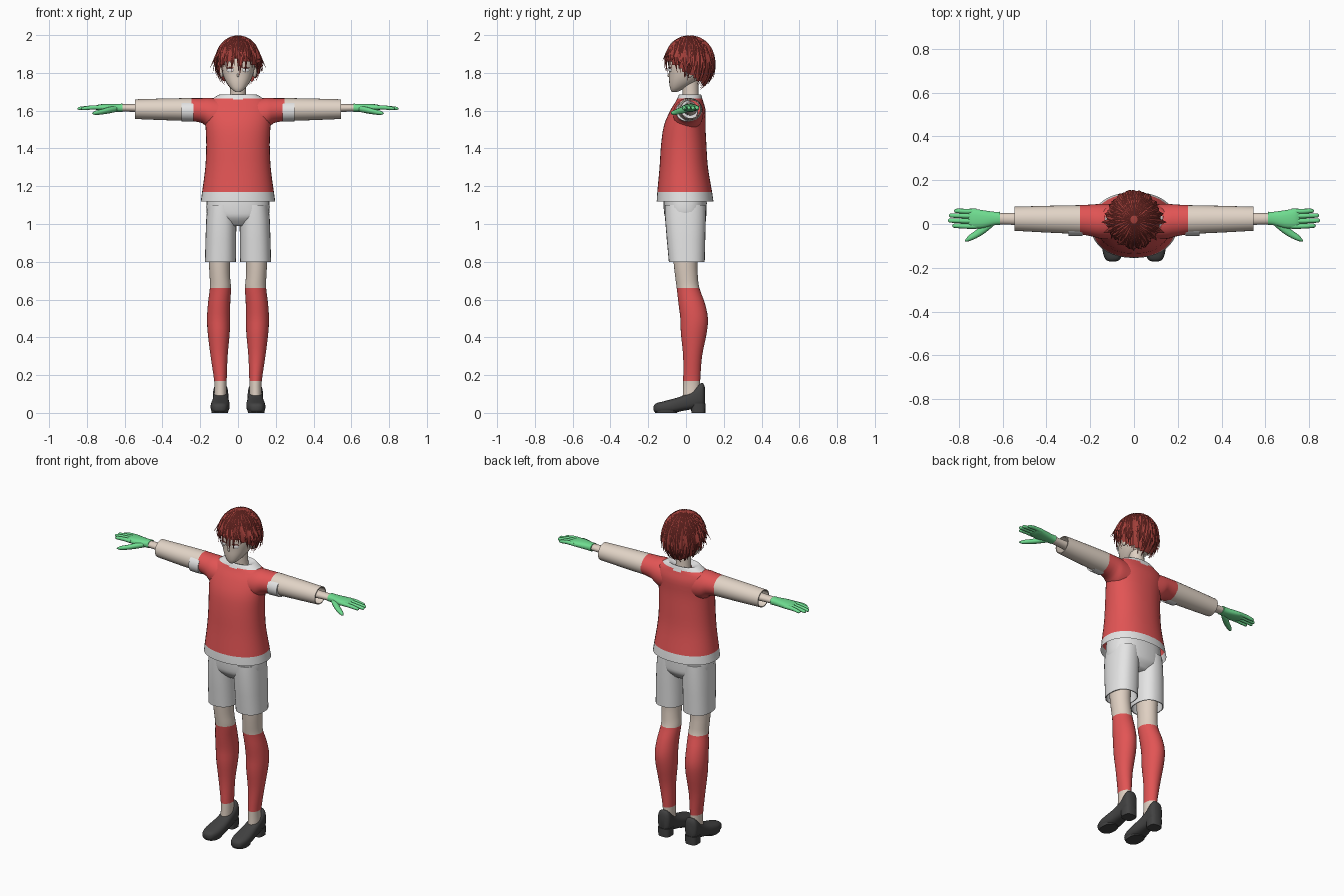
import bpy, bmesh, math, random
from mathutils import Vector, Matrix

random.seed(4)
if "Cube" in bpy.data.objects:
    bpy.data.objects.remove(bpy.data.objects["Cube"])


def material(name, r, g, b):
    m = bpy.data.materials.new(name)
    m.use_nodes = True
    m.diffuse_color = (r, g, b, 1)
    m.node_tree.nodes["Principled BSDF"].inputs["Base Color"].default_value = (r, g, b, 1)
    return m


RED = material("jersey red", 0.76, 0.09, 0.09)
WHITE = material("trim white", 0.78, 0.78, 0.78)
SKIN = material("skin", 0.74, 0.63, 0.54)
SLEEVE = material("sleeve cream", 0.76, 0.66, 0.57)
GREEN = material("glove green", 0.16, 0.72, 0.28)
HAIR = material("hair dark red", 0.36, 0.05, 0.042)
SHOE = material("shoe charcoal", 0.055, 0.055, 0.055)


def finish(name, bm, mats, rule=None, angle=50):
    bmesh.ops.recalc_face_normals(bm, faces=bm.faces[:])
    if rule:
        for f in bm.faces:
            f.material_index = rule(f.calc_center_median())
    me = bpy.data.meshes.new(name)
    bm.to_mesh(me)
    bm.free()
    for m in mats:
        me.materials.append(m)
    ob = bpy.data.objects.new(name, me)
    bpy.context.collection.objects.link(ob)
    bpy.ops.object.select_all(action="DESELECT")
    ob.select_set(True)
    bpy.context.view_layer.objects.active = ob
    bpy.ops.object.shade_smooth_by_angle(angle=math.radians(angle))
    return ob


def smooth_rings(rings, sub):
    """Catmull-Rom interpolation between cross-sections."""
    out = []
    for i in range(len(rings) - 1):
        p = [Vector(rings[min(max(i + k, 0), len(rings) - 1)]) for k in (-1, 0, 1, 2)]
        for s in range(sub):
            t = s / sub
            out.append(p[1] + ((p[2] - p[0]) * t + (2 * p[0] - 5 * p[1] + 4 * p[2] - p[3]) * t * t
                               + (3 * p[1] - p[0] - 3 * p[2] + p[3]) * t ** 3) / 2)
    return out + [Vector(rings[-1])]


def loft(name, axis, rings, mats, side=1, n=28, power=2.0, sub=3, caps=(True, True), floor=0, rule=None):
    """Skin rings (position, centre a, centre b, radius a, radius b) along an axis."""
    bm = bmesh.new()
    loops = []
    for t, a, b, ra, rb in (tuple(Vector(r)) for r in smooth_rings([Vector(r) for r in rings], sub)):
        loop = []
        for i in range(n):
            c, s = math.cos(math.tau * i / n), math.sin(math.tau * i / n)
            u = a + ra * math.copysign(abs(c) ** (2 / power), c)
            v = b + rb * math.copysign(abs(s) ** (2 / power), s)
            x, y, z = {"x": (t, u, v), "y": (u, t, v), "z": (u, v, t)}[axis]
            loop.append(bm.verts.new((side * x, y, max(z, floor))))
        loops.append(loop)
    for l0, l1 in zip(loops, loops[1:]):
        for i in range(n):
            bm.faces.new((l0[i], l0[(i + 1) % n], l1[(i + 1) % n], l1[i]))
    for flag, loop in zip(caps, (loops[0], loops[-1])):
        if flag:
            bm.faces.new(loop)
    return finish(name, bm, mats, rule)


def blob(name, loc, size, mat, turn=0, tilt=0):
    bm = bmesh.new()
    bmesh.ops.create_uvsphere(bm, u_segments=16, v_segments=10, radius=1)
    bm.transform(Matrix.Translation(loc) @ Matrix.Rotation(turn, 4, "Z")
                 @ Matrix.Rotation(tilt, 4, "Y") @ Matrix.Diagonal((*size, 1)))
    return finish(name, bm, [mat])


# Shirt body with white hem and collar
loft("shirt", "z", [
    (1.12, 0, -.005, .197, .15), (1.17, 0, -.007, .19, .145), (1.3, 0, -.012, .173, .128),
    (1.42, 0, -.012, .168, .12), (1.52, 0, -.007, .172, .11), (1.6, 0, .01, .178, .094),
    (1.645, 0, .018, .165, .074), (1.665, 0, .02, .132, .066), (1.685, 0, .022, .098, .058),
    (1.676, 0, .022, .07, .05), (1.66, 0, .022, .045, .04)],
    [RED, WHITE], n=40, power=2.2, caps=(False, False),
    rule=lambda c: int(c.z < 1.17 or (c.z > 1.665 and abs(c.x) < .14) or math.hypot(c.x, c.y - .02) < .07))

# Neck, head and face
loft("neck", "z", [(1.6, 0, .03, .05, .045), (1.68, 0, .025, .043, .042), (1.78, 0, .02, .043, .045)], [SKIN])
loft("head", "z", [
    (1.70, 0, -.06, .016, .016), (1.718, 0, -.046, .038, .038), (1.75, 0, -.02, .062, .069),
    (1.79, 0, 0, .08, .09), (1.84, 0, .01, .09, .102), (1.9, 0, .015, .088, .1),
    (1.95, 0, .02, .06, .07), (1.97, 0, .02, .01, .01)], [SKIN], power=2.3)
blob("nose", (0, -.09, 1.787), (.006, .008, .01), SKIN)
blob("mouth", (0, -.086, 1.757), (.014, .003, .002), HAIR)
for s, label in ((1, "left"), (-1, "right")):
    blob(label + "_eye", (s * .042, -.0845, 1.815), (.02, .004, .011), WHITE, s * .35)
    blob(label + "_lash", (s * .042, -.0855, 1.827), (.023, .004, .003), HAIR, s * .35)
    blob(label + "_ear", (s * .088, .02, 1.805), (.012, .02, .03), SKIN)


# Hair cap and pointed locks
def scalp(azimuth, polar, grow=1.0):
    """Point on the hair volume; azimuth zero faces front."""
    r, h = math.sin(polar), math.cos(polar)
    return Vector((.113 * r * math.sin(azimuth) * grow, .02 - .127 * r * math.cos(azimuth) * grow,
                   1.86 + h * (.136 if h > 0 else .165)))


bm = bmesh.new()
bmesh.ops.create_uvsphere(bm, u_segments=36, v_segments=28, radius=1)
bare = []
for f in bm.faces:
    c = f.calc_center_median().normalized()
    front = -c.y / max(math.hypot(c.x, c.y), 1e-6)
    if math.degrees(math.acos(c.z)) > 114 - 28 * front:
        bare.append(f)
bmesh.ops.delete(bm, geom=bare, context="FACES")
for v in bm.verts:
    v.co = scalp(math.atan2(v.co.x, -v.co.y), math.acos(max(-1, min(1, v.co.z))), .97)
finish("hair_cap", bm, [HAIR])


def add_lock(bm, azimuth, start, end, width, flare, sway):
    steps, prev = 9, None
    for k in range(steps + 1):
        t = k / steps
        az = azimuth + sway * t * t
        polar = math.radians(start + (end - start) * t)
        p = scalp(az, polar, 1 + flare * t ** 3)
        out = (p - Vector((0, .02, 1.86))).normalized()
        across = Vector((math.cos(az), math.sin(az), 0))
        w = width * max(.02, min(1, .35 + 2 * t) * (1 - t ** 2.2))
        ring = [bm.verts.new(p + d) for d in (across * w, out * w * .4, -across * w, -out * w * .4)]
        if prev:
            for i in range(4):
                bm.faces.new((prev[i], prev[(i + 1) % 4], ring[(i + 1) % 4], ring[i]))
        prev = ring


bm = bmesh.new()
for layer in range(3):
    count = 30
    for i in range(count):
        az = math.tau * (i + layer / 3) / count - math.pi
        front = math.cos(az)
        reach = 128 - 21 * front if front > 0 else 128 - 24 * front
        if front > .6:
            reach = 112 - abs(math.sin(az)) * 10
        end = reach - layer * 13 + random.uniform(-7, 7)
        flare = random.uniform(0, .1) + layer * .07 * (1 if front < .6 else .3)
        add_lock(bm, az, 8 + layer * 14, end, random.uniform(.016, .021), flare, random.uniform(-.22, .22))
for s in (1, -1):
    for az, end, flare in ((1.2, 97, .34), (1.5, 103, .36), (1.75, 112, .3), (2.2, 104, .16)):
        add_lock(bm, s * az, 45, end, .018, flare, 0)
finish("hair_locks", bm, [HAIR], angle=40)

# Shorts waist
loft("shorts_waist", "z", [
    (.99, 0, 0, .08, .07), (1.03, 0, -.002, .15, .105), (1.07, 0, -.004, .167, .113),
    (1.14, 0, -.005, .165, .114), (1.25, 0, -.005, .15, .105)], [WHITE], power=2.4)

for s, label in ((1, "left"), (-1, "right")):
    # Arm: short red sleeve, white cuff, long open sleeve, wrist
    loft(label + "_short_sleeve", "x", [
        (.09, .01, 1.575, .08, .085), (.15, .012, 1.585, .08, .083), (.19, .016, 1.6, .073, .066),
        (.25, .02, 1.606, .066, .06)], [RED], s)
    loft(label + "_cuff", "x", [(.235, .005, 1.598, .06, .056), (.3, .004, 1.598, .058, .054)],
         [WHITE], s, sub=1)
    loft(label + "_long_sleeve", "x", [
        (.247, .02, 1.606, .066, .061), (.4, .022, 1.607, .061, .057), (.545, .024, 1.608, .055, .052),
        (.545, .024, 1.608, .05, .047), (.302, .024, 1.608, .05, .047)],
         [SLEEVE], s, sub=1, caps=(False, False))
    loft(label + "_wrist", "x", [
        (.28, .022, 1.61, .038, .036), (.45, .022, 1.612, .034, .028), (.55, .023, 1.614, .027, .021),
        (.63, .024, 1.615, .025, .019)], [SKIN], s)

    # Glove: palm, four fingers and a thumb
    loft(label + "_glove_palm", "x", [
        (.612, .026, 1.615, .03, .022), (.64, .025, 1.615, .031, .021), (.69, .022, 1.616, .041, .02),
        (.735, .025, 1.617, .044, .016), (.755, .026, 1.616, .038, .01)], [GREEN], s, n=20, power=2.4)
    for finger, y, tip in (("index", -.01, .83), ("middle", .014, .85), ("ring", .037, .845), ("little", .058, .822)):
        loft(f"{label}_{finger}_finger", "x", [
            (.72, y, 1.617, .012, .012), (.77, y, 1.617, .0115, .0115), (tip - .015, y + .002, 1.612, .01, .0095),
            (tip - .004, y + .002, 1.611, .007, .006), (tip, y + .002, 1.611, .001, .001)], [GREEN], s, n=10)
    loft(label + "_thumb", "x", [
        (.64, .008, 1.61, .015, .015), (.68, -.018, 1.603, .023, .017), (.72, -.046, 1.594, .019, .014),
        (.755, -.066, 1.588, .013, .011), (.772, -.077, 1.586, .002, .002)], [GREEN], s, n=12)

    # Leg of the shorts, open at the hem
    loft(label + "_shorts_leg", "z", [
        (.87, .093, 0, .074, .086), (.8, .093, .004, .077, .09), (.8, .093, .004, .082, .095),
        (.92, .091, 0, .081, .102), (1.03, .088, -.003, .08, .108), (1.1, .083, -.004, .078, .108)],
         [WHITE], s, power=2.35, sub=1, caps=(False, True))

    # Bare leg and ankle, with a red sock between
    loft(label + "_leg", "z", [
        (.03, .093, .025, .03, .045), (.1, .093, .028, .032, .045), (.17, .093, .03, .033, .045),
        (.3, .1, .035, .045, .05), (.42, .102, .041, .058, .068), (.5, .103, .043, .061, .073),
        (.58, .1, .03, .059, .07), (.66, .093, .011, .056, .06), (.72, .096, .003, .054, .06),
        (.8, .098, -.003, .056, .063), (.95, .095, -.003, .062, .075)],
         [SKIN, RED], s, rule=lambda c: int(.17 < c.z < .66))

    # Shoe with a separate heel block
    loft(label + "_shoe", "y", [
        (-.172, .097, .025, .012, .01), (-.16, .097, .026, .034, .024), (-.12, .096, .03, .048, .031),
        (-.07, .094, .037, .05, .037), (-.02, .092, .05, .045, .04), (.03, .092, .068, .041, .049),
        (.07, .092, .09, .041, .062), (.09, .092, .094, .036, .063), (.1, .092, .09, .02, .045)],
         [SHOE], s, n=24, power=2.7)
    loft(label + "_shoe_heel", "z", [(0, .092, .065, .038, .037), (.05, .092, .065, .04, .038)],
         [SHOE], s, n=20, power=3, sub=1)
    loft(label + "_shoe_sole", "z", [(0, .096, -.105, .043, .058), (.02, .096, -.105, .047, .062)],
         [SHOE], s, n=24, power=2.4, sub=1)
